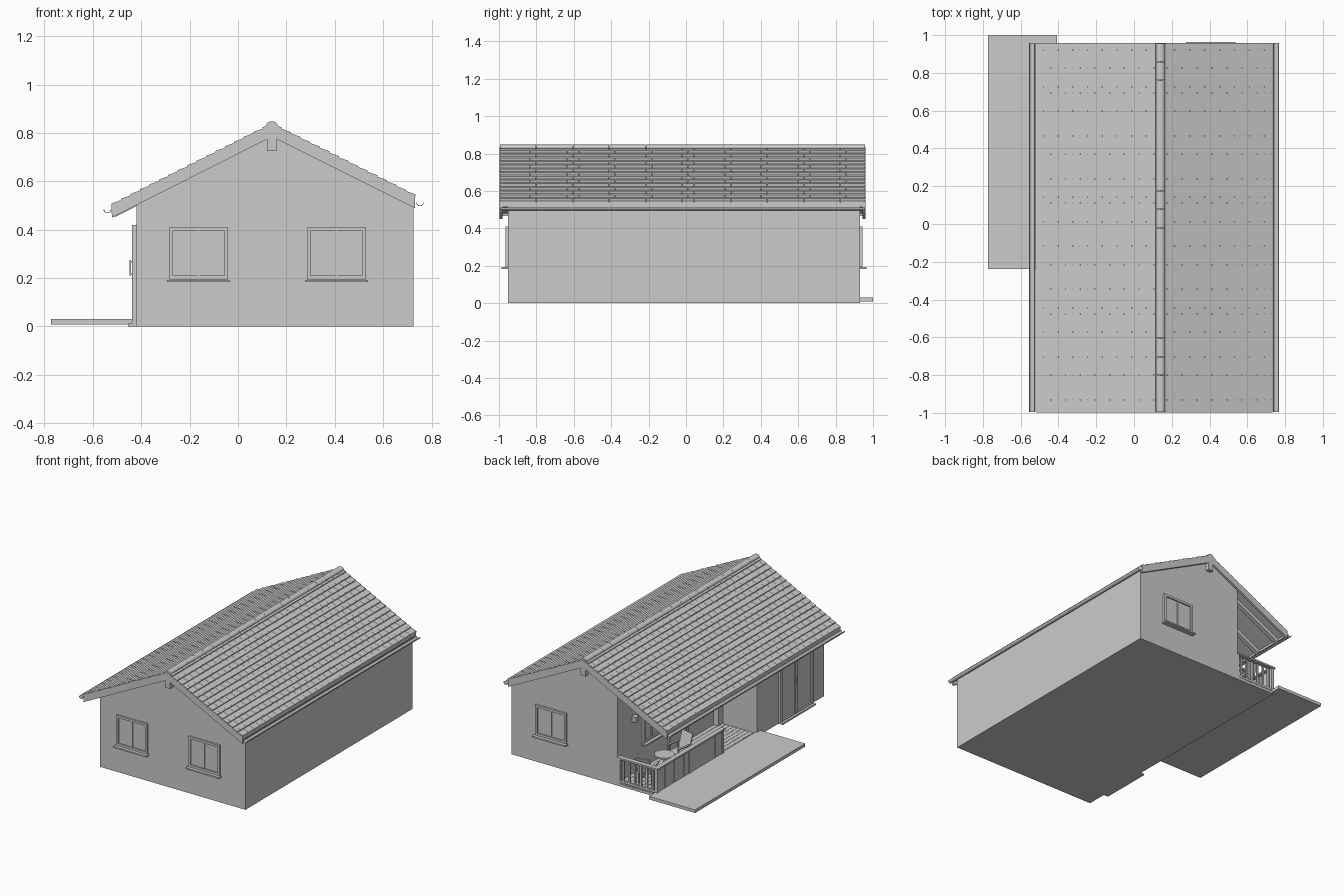
import bpy, bmesh, math
from mathutils import Matrix, Vector

if "Cube" in bpy.data.objects:
    bpy.data.objects.remove(bpy.data.objects["Cube"])

RX, RZ = 0.14, 0.84            # ridge position
SL, SR = 0.505, 0.50           # left / right roof slopes
Y0, Y1 = -0.995, 0.957         # roof ends


def finish(name, bm, smooth=False):
    bmesh.ops.recalc_face_normals(bm, faces=bm.faces[:])
    me = bpy.data.meshes.new(name)
    bm.to_mesh(me)
    bm.free()
    ob = bpy.data.objects.new(name, me)
    bpy.context.collection.objects.link(ob)
    if smooth:
        for p in me.polygons:
            p.use_smooth = abs(p.normal.y) < 0.9
    return ob


def add_box(bm, b, m=Matrix()):
    x0, x1, y0, y1, z0, z1 = b
    t = Matrix.Translation(((x0 + x1) / 2, (y0 + y1) / 2, (z0 + z1) / 2))
    s = Matrix.Diagonal((x1 - x0, y1 - y0, z1 - z0, 1))
    bmesh.ops.create_cube(bm, size=1, matrix=m @ t @ s)


def boxes(name, items, m=Matrix()):
    bm = bmesh.new()
    for b in items:
        add_box(bm, b, m)
    return finish(name, bm)


def add_prism(bm, pts, y0, y1):
    f = bm.faces.new([bm.verts.new((x, y0, z)) for x, z in pts])
    r = bmesh.ops.extrude_face_region(bm, geom=[f])
    vs = [v for v in r["geom"] if isinstance(v, bmesh.types.BMVert)]
    bmesh.ops.translate(bm, verts=vs, vec=(0, y1 - y0, 0))


def prism(name, pts, y0, y1, smooth=False):
    bm = bmesh.new()
    add_prism(bm, pts, y0, y1)
    return finish(name, bm, smooth)


def roof_z(x, drop=0.0):
    return RZ - drop - (SL * (RX - x) if x < RX else SR * (x - RX))


def band(x0, x1, top, bottom):
    """Sloping strip profile, measured down from the roof surface."""
    return [(x0, roof_z(x0, bottom)), (x1, roof_z(x1, bottom)),
            (x1, roof_z(x1, top)), (x0, roof_z(x0, top))]


# Walls: L-shaped plan, raised and trimmed by the two roof planes
bm = bmesh.new()
plan = [(-0.42, -0.952), (0.725, -0.952), (0.725, 0.93), (-0.11, 0.93), (-0.11, -0.2), (-0.42, -0.2)]
face = bm.faces.new([bm.verts.new((x, y, 0)) for x, y in plan])
r = bmesh.ops.extrude_face_region(bm, geom=[face])
bmesh.ops.translate(bm, verts=[v for v in r["geom"] if isinstance(v, bmesh.types.BMVert)], vec=(0, 0, 1.6))
for nrm in ((-SL, 0, 1), (SR, 0, 1)):
    r = bmesh.ops.bisect_plane(bm, geom=bm.verts[:] + bm.edges[:] + bm.faces[:],
                               plane_co=(RX, 0, RZ - 0.028), plane_no=nrm, clear_outer=True)
    bmesh.ops.edgeloop_fill(bm, edges=[e for e in r["geom_cut"] if isinstance(e, bmesh.types.BMEdge)])
finish("walls", bm)

# Roof deck
prism("roof_deck", [(-0.52, roof_z(-0.52, 0.03)), (RX, RZ - 0.03), (0.732, roof_z(0.732, 0.03)),
                    (0.732, roof_z(0.732, 0.006)), (RX, RZ - 0.006), (-0.52, roof_z(-0.52, 0.006))], Y0, Y1)

# Roof tiles in staggered overlapping courses
for name, xe, n in (("tiles_left", -0.522, 17), ("tiles_right", 0.734, 15)):
    bm = bmesh.new()
    step = (RX - xe) / n
    for i in range(n):
        a, b = xe + step * i, xe + step * (i + 1)
        pts = [(a, roof_z(a, 0.007)), (b, roof_z(b, 0.007)), (b, roof_z(b, 0.003)), (a, roof_z(a, -0.003))]
        y = Y0 - (0.0325 if i % 2 else 0)
        while y < Y1 - 0.001:
            add_prism(bm, pts, max(y, Y0), min(y + 0.064, Y1))
            y += 0.065
    finish(name, bm)

# Ridge caps: overlapping half-round pieces
bm = bmesh.new()
N = 20
for i in range(N):
    ya = Y0 + (Y1 - Y0) * i / N
    arc = [(RX + 0.025 * math.cos(math.pi * k / 8), RZ - 0.012 + 0.02 * math.sin(math.pi * k / 8)) for k in range(9)]
    add_prism(bm, arc, ya, ya + (Y1 - Y0) / N - 0.001)
finish("ridge_caps", bm, True)

# Barge boards at both gable ends
for end, ya in (("front", Y0 - 0.002), ("back", Y1 - 0.013)):
    bm = bmesh.new()
    add_prism(bm, band(-0.52, RX, 0.004, 0.056), ya, ya + 0.015)
    add_prism(bm, band(RX, 0.732, 0.004, 0.056), ya, ya + 0.015)
    finish("barge_boards_" + end, bm)

# Rafters under the left eave and over the porch
bm = bmesh.new()
for i in range(10):
    yc = -0.88 + i * 0.193
    add_prism(bm, band(-0.51, -0.11 if yc > -0.2 else -0.415, 0.028, 0.06), yc - 0.014, yc + 0.014)
finish("rafters", bm)
boxes("eave_fascia", [(-0.522, -0.512, Y0, Y1, 0.465, 0.505)])
boxes("ridge_beam", [(0.12, 0.16, Y0 + 0.002, Y1, 0.725, 0.8)])

# Half-round gutters, open on top
for name, gx, gz in (("gutter_left", -0.54, 0.484), ("gutter_right", 0.752, 0.513)):
    ang = [math.pi + math.pi * k / 8 for k in range(9)]
    outer = [(gx + 0.016 * math.cos(a), gz + 0.016 * math.sin(a)) for a in ang]
    inner = [(gx + 0.013 * math.cos(a), gz + 0.013 * math.sin(a)) for a in reversed(ang)]
    prism(name, outer + inner, Y0, Y1, True)


def facing(origin, u, out):
    """Local frame: x along the wall, y outward, z up."""
    m = Matrix((Vector(u), Vector(out), Vector((0, 0, 1)))).transposed().to_4x4()
    m.translation = origin
    return m


def frame(w, z0, z1, t, d):
    h = w / 2
    return [(-h, -h + t, 0, d, z0, z1), (h - t, h, 0, d, z0, z1),
            (-h + t, h - t, 0, d, z1 - t, z1), (-h + t, h - t, 0, d, z0, z0 + t)]


def window(name, m, w=0.245, z0=0.195, z1=0.41):
    h = w / 2
    boxes(name + "_frame", frame(w, z0, z1, 0.016, 0.014) + [(-0.004, 0.004, 0, 0.01, z0 + 0.01, z1 - 0.016)], m)
    boxes(name + "_glass", [(-h + 0.015, h - 0.015, -0.002, 0.004, z0 + 0.015, z1 - 0.015)], m)
    boxes(name + "_sill", [(-h - 0.008, h + 0.008, 0, 0.034, z0 - 0.012, z0 - 0.002)], m)


window("front_window_left", facing((-0.163, -0.952, 0), (1, 0, 0), (0, -1, 0)))
window("front_window_right", facing((0.407, -0.952, 0), (1, 0, 0), (0, -1, 0)))
window("back_window", facing((0.407, 0.93, 0), (-1, 0, 0), (0, 1, 0)))
window("porch_window", facing((-0.11, 0.55, 0), (0, -1, 0), (-1, 0, 0)), 0.2)

# Double glazed doors on the left side, with handles and step
m = facing((-0.42, -0.625, 0), (0, -1, 0), (-1, 0, 0))
boxes("side_door_frame", frame(0.37, 0.0, 0.42, 0.018, 0.018) + [(-0.015, 0.015, 0, 0.016, 0.018, 0.402)], m)
boxes("side_door_glass", [(-0.168, 0.168, -0.002, 0.006, 0.016, 0.404)], m)
boxes("side_door_handle", [(-0.012, -0.006, 0.022, 0.028, 0.21, 0.275),
                           (-0.012, -0.006, 0.014, 0.026, 0.215, 0.221),
                           (-0.012, -0.006, 0.014, 0.026, 0.264, 0.27)], m)
boxes("side_door_step", [(-0.185, 0.185, 0, 0.035, 0.0, 0.012)], m)

# Porch entrance door and lamp
m = facing((-0.11, 0.255, 0), (0, -1, 0), (-1, 0, 0))
boxes("porch_door_frame", frame(0.21, 0.0, 0.42, 0.015, 0.014), m)
boxes("porch_door_leaf", [(-0.09, 0.09, 0, 0.008, 0.015, 0.405)], m)
boxes("porch_door_handle", [(0.06, 0.085, 0.008, 0.02, 0.2, 0.207)], m)
boxes("porch_lamp", [(-0.142, -0.11, 0.735, 0.765, 0.39, 0.425), (-0.146, -0.108, 0.731, 0.769, 0.425, 0.431)])
boxes("porch_corner_post", [(-0.15, -0.11, -0.2, -0.15, 0.02, 0.54)])

# Porch floor boards on a slab
boxes("porch_slab", [(-0.42, -0.11, -0.2, 0.93, 0.0, 0.014)])
boxes("porch_floor_boards", [(-0.42 + 0.031 * i, -0.391 + 0.031 * i, -0.2, 0.93, 0.014, 0.02) for i in range(10)])

# Terrace paving
boxes("terrace", [(-0.772, -0.408, -0.238, 1.0, 0.008, 0.03)])

# Porch railing: boarded long side, balusters on the short side
boxes("railing_posts", [(-0.425, -0.405, y, y + 0.02, 0.0, 0.195) for y in (0.18, 0.545, 0.91)]
      + [(-0.13, -0.11, 0.91, 0.93, 0.0, 0.195)])
boxes("railing_boards", [(-0.42, -0.41, 0.2 + 0.0355 * i, 0.2345 + 0.0355 * i, 0.025, 0.185) for i in range(20)])
boxes("railing_balusters", [(-0.39 + 0.046 * i, -0.376 + 0.046 * i, 0.914, 0.926, 0.035, 0.185) for i in range(6)]
      + [(-0.41, -0.12, 0.914, 0.926, 0.025, 0.04)])
boxes("railing_cap", [(-0.432, -0.398, 0.175, 0.937, 0.193, 0.205), (-0.398, -0.11, 0.903, 0.937, 0.193, 0.205)])


# Porch chairs and table
def chair(name, x, y, turn):
    m = Matrix.Translation((x, y, 0.02)) @ Matrix.Rotation(turn, 4, "Z")
    boxes(name + "_frame", [(-0.05, 0.05, -0.045, 0.05, 0.075, 0.085)]
          + [(sx * 0.046 - 0.004, sx * 0.046 + 0.004, yy, yy + 0.008, 0, h)
             for sx in (-1, 1) for yy, h in ((-0.045, 0.125), (0.04, 0.125))]
          + [(sx * 0.05 - 0.008, sx * 0.05 + 0.008, -0.05, 0.055, 0.125, 0.131) for sx in (-1, 1)], m)
    tilt = m @ Matrix.Translation((0, 0.046, 0.08)) @ Matrix.Rotation(-0.3, 4, "X")
    boxes(name + "_back", [(-0.05, 0.05, 0, 0.008, 0, 0.125)], tilt)


chair("chair_back", -0.26, 0.8, 0.2)
chair("chair_front", -0.26, 0.46, math.pi - 0.2)
bm = bmesh.new()
for radius, z, depth in ((0.065, 0.148, 0.01), (0.008, 0.083, 0.126), (0.04, 0.024, 0.008)):
    bmesh.ops.create_cone(bm, cap_ends=True, segments=24, radius1=radius, radius2=radius, depth=depth,
                          matrix=Matrix.Translation((-0.27, 0.63, z)))
finish("porch_table", bm)
